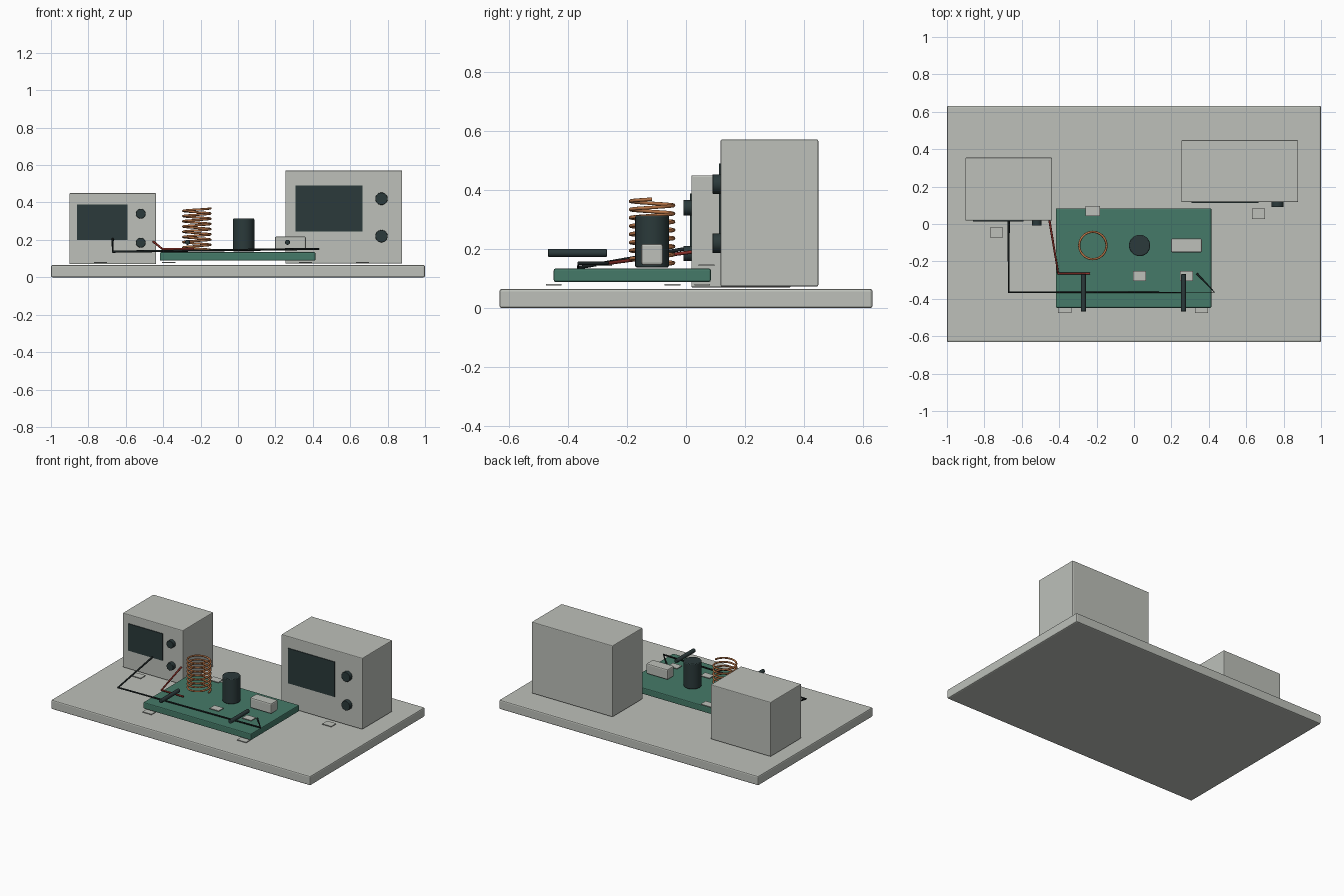
import bpy
import math
from mathutils import Vector

default_cube = bpy.data.objects.get("Cube")
if default_cube:
    bpy.data.objects.remove(default_cube, do_unlink=True)


def make_material(name, red, green, blue):
    material = bpy.data.materials.new(name)
    material.use_nodes = True
    material.diffuse_color = (red, green, blue, 1)
    shader = material.node_tree.nodes["Principled BSDF"]
    shader.inputs["Base Color"].default_value = (red, green, blue, 1)
    shader.inputs["Roughness"].default_value = 0.6
    return material


light_grey = make_material("light grey", 0.51, 0.53, 0.49)
board_green = make_material("board green", 0.06, 0.195, 0.14)
dark_slate = make_material("dark slate", 0.024, 0.042, 0.043)
copper = make_material("copper", 0.48, 0.18, 0.065)
wire_red = make_material("wire red", 0.28, 0.03, 0.022)
wire_black = make_material("wire black", 0.012, 0.018, 0.018)


def box(name, x_range, y_range, z_range, material, bevel=0.0):
    """Box filling the given ranges, with optional rounded edges."""
    ranges = (x_range, y_range, z_range)
    center = [(low + high) / 2 for low, high in ranges]
    bpy.ops.mesh.primitive_cube_add(size=1, location=center)
    part = bpy.context.object
    part.name = name
    part.scale = [high - low for low, high in ranges]
    bpy.ops.object.transform_apply(location=False, rotation=False, scale=True)
    part.data.materials.append(material)
    if bevel:
        modifier = part.modifiers.new("rounded edges", "BEVEL")
        modifier.width = bevel
        modifier.segments = 2
    return part


def cylinder(name, start, end, radius, material, bevel=0.0):
    """Cylinder running from one point to another."""
    start, end = Vector(start), Vector(end)
    axis = end - start
    bpy.ops.mesh.primitive_cylinder_add(
        vertices=32, radius=radius, depth=axis.length, location=(start + end) / 2,
        rotation=axis.to_track_quat("Z", "Y").to_euler())
    part = bpy.context.object
    part.name = name
    part.data.materials.append(material)
    bpy.ops.object.shade_smooth_by_angle()
    if bevel:
        modifier = part.modifiers.new("rounded rim", "BEVEL")
        modifier.width = bevel
        modifier.segments = 2
        modifier.limit_method = "ANGLE"
    return part


def wire(name, points, radius, material):
    """Round wire through a list of points."""
    curve = bpy.data.curves.new(name, "CURVE")
    curve.dimensions = "3D"
    curve.bevel_depth = radius
    curve.bevel_resolution = 2
    curve.use_fill_caps = True
    spline = curve.splines.new("POLY")
    spline.points.add(len(points) - 1)
    for point, position in zip(spline.points, points):
        point.co = (*position, 1)
    part = bpy.data.objects.new(name, curve)
    bpy.context.collection.objects.link(part)
    curve.materials.append(material)
    return part


def instrument(side, x_range, y_range, z_range, screen_x, screen_z, knob_x, knob_heights, knob_radius):
    """Bench instrument with a screen and two knobs on its front."""
    front = y_range[0]
    box(side + "_instrument_case", x_range, y_range, z_range, light_grey, 0.005)
    box(side + "_instrument_screen", screen_x, (front - 0.005, front + 0.002), screen_z, dark_slate)
    for place, height in zip(("upper", "lower"), knob_heights):
        cylinder(f"{side}_instrument_{place}_knob", (knob_x, front + 0.002, height),
                 (knob_x, front - 0.027, height), knob_radius, dark_slate, 0.002)


# Bench and the two instruments
box("bench_top", (-1, 1), (-0.632, 0.632), (0, 0.065), light_grey, 0.008)
instrument("right", (-0.902, -0.438), (0.018, 0.355), (0.07, 0.45),
           (-0.86, -0.592), (0.2, 0.388), -0.52, (0.34, 0.185), 0.026)
instrument("left", (0.253, 0.878), (0.117, 0.448), (0.073, 0.571),
           (0.307, 0.666), (0.246, 0.49), 0.767, (0.42, 0.22), 0.033)

# Circuit board with its components
box("circuit_board", (-0.418, 0.414), (-0.448, 0.084), (0.089, 0.134), board_green, 0.006)
cylinder("capacitor", (0.03, -0.115, 0.138), (0.03, -0.115, 0.314), 0.057, dark_slate, 0.005)
box("chip", (0.197, 0.363), (-0.152, -0.078), (0.146, 0.218), light_grey, 0.008)

# Copper coil
TURNS, STEPS = 8, 32
coil_points = []
for step in range(TURNS * STEPS + 1):
    angle = math.tau * step / STEPS
    height = 0.146 + 0.223 * step / (TURNS * STEPS)
    coil_points.append((-0.22 + 0.073 * math.cos(angle), -0.115 + 0.073 * math.sin(angle), height))
wire("coil", coil_points, 0.006, copper)

# Test probes
for side, x in (("right", -0.27), ("left", 0.265)):
    cylinder(side + "_probe", (x, -0.468, 0.187), (x, -0.268, 0.187), 0.0135, dark_slate, 0.003)

# Leads
wire("black_lead", [(-0.67, 0.018, 0.205), (-0.67, -0.365, 0.137), (0.43, -0.365, 0.152),
                    (0.335, -0.265, 0.152)], 0.006, wire_black)
wire("red_lead", [(-0.452, 0.018, 0.19), (-0.405, -0.265, 0.152), (-0.235, -0.265, 0.152)],
     0.006, wire_red)

# Blank marker plates on the bench and board
BENCH_LEVEL, BOARD_LEVEL = 0.077, 0.143
markers = [("right_instrument", -0.735, -0.045, BENCH_LEVEL),
           ("left_instrument", 0.665, 0.055, BENCH_LEVEL),
           ("right_board_edge", -0.37, -0.448, BENCH_LEVEL),
           ("left_board_edge", 0.36, -0.448, BENCH_LEVEL),
           ("coil", -0.22, 0.07, BOARD_LEVEL),
           ("capacitor", 0.03, -0.278, BOARD_LEVEL),
           ("chip", 0.28, -0.278, BOARD_LEVEL)]
for label, x, y, level in markers:
    half = 0.038 if label == "coil" else 0.035
    box(label + "_marker", (x - half, x + half), (y - 0.027, y + 0.027),
        (level, level + 0.005), light_grey)
